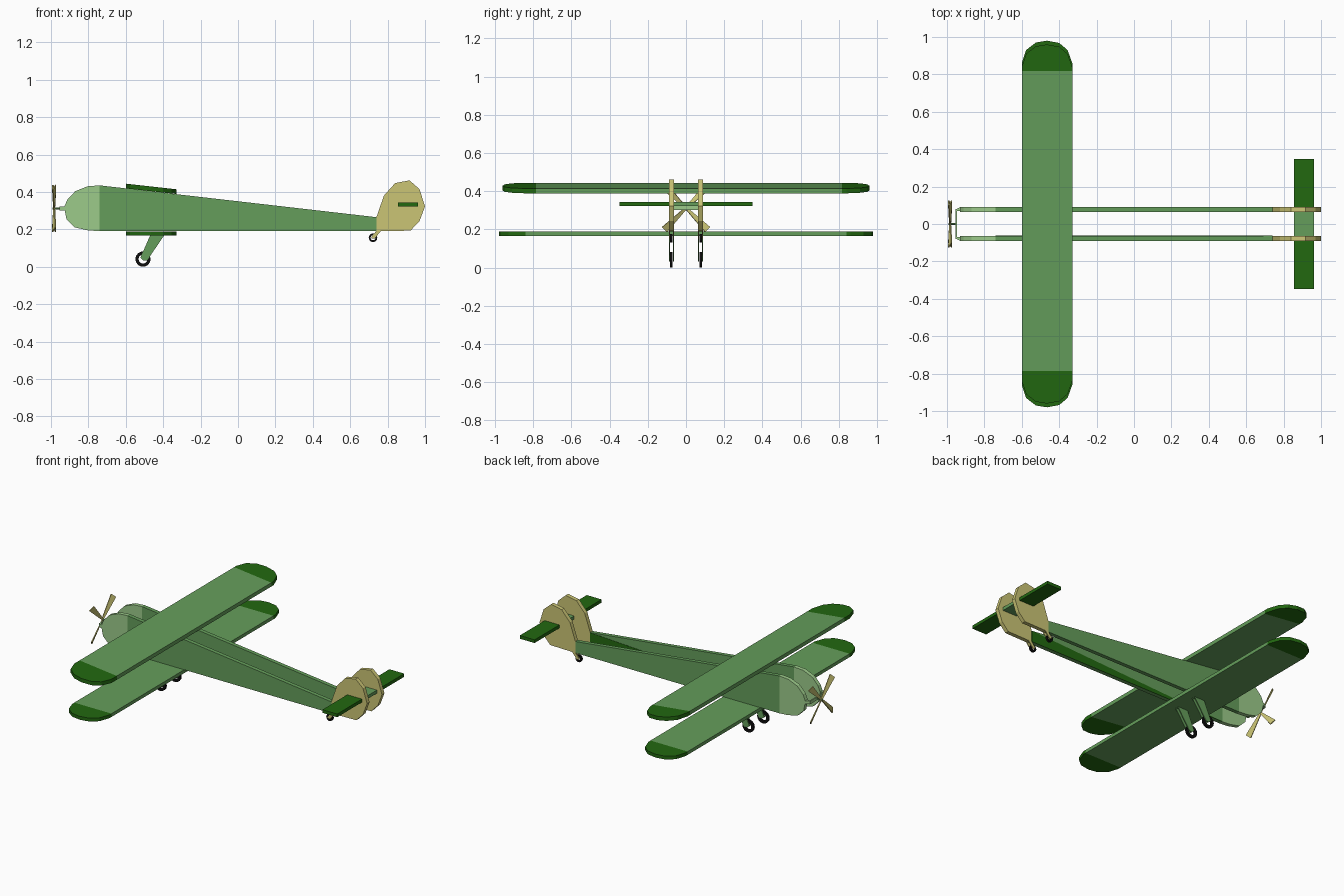
import bpy, bmesh, math
from mathutils import Matrix, Vector

if "Cube" in bpy.data.objects:
    bpy.data.objects.remove(bpy.data.objects["Cube"])


def material(name, rgb):
    m = bpy.data.materials.new(name)
    lin = [((c / 255 + 0.055) / 1.055) ** 2.4 if c > 10 else c / 255 / 12.92 for c in rgb]
    m.diffuse_color = (*lin, 1)
    m.use_nodes = True
    m.node_tree.nodes["Principled BSDF"].inputs["Base Color"].default_value = m.diffuse_color
    return m


GREEN = material("mid_green", (101, 158, 91))
LIGHT = material("light_green", (156, 203, 138))
DARK = material("dark_green", (34, 104, 16))
TAN = material("tan", (203, 197, 117))
BLACK = material("black", (14, 14, 14))


def finish(bm, name, *mats):
    bmesh.ops.recalc_face_normals(bm, faces=bm.faces)
    me = bpy.data.meshes.new(name)
    bm.to_mesh(me)
    bm.free()
    for m in mats:
        me.materials.append(m)
    ob = bpy.data.objects.new(name, me)
    bpy.context.collection.objects.link(ob)
    return ob


def prism(pts, axis, lo, hi):
    """Extrude an outline along y (points are x,z) or z (points are x,y)."""
    bm = bmesh.new()
    put = (lambda a, b, h: (a, h, b)) if axis == 'y' else (lambda a, b, h: (a, b, h))
    f = bm.faces.new([bm.verts.new(put(a, b, lo)) for a, b in pts])
    ext = bmesh.ops.extrude_face_region(bm, geom=[f])
    move = [v for v in ext['geom'] if isinstance(v, bmesh.types.BMVert)]
    bmesh.ops.translate(bm, verts=move, vec=put(0, 0, hi - lo))
    return bm


def plate(name, pts, y, t, mat):
    return finish(prism(pts, 'y', y - t / 2, y + t / 2), name, mat)


def box(name, lo, hi, mat):
    pts = [(lo[0], lo[1]), (hi[0], lo[1]), (hi[0], hi[1]), (lo[0], hi[1])]
    return finish(prism(pts, 'z', lo[2], hi[2]), name, mat)


def tyre(name, x, y, z, r_out, r_in, t, n=14):
    """Open ring wheel with its axle along y."""
    bm = bmesh.new()
    rings = []
    for r, dy in ((r_out, -t / 2), (r_out, t / 2), (r_in, t / 2), (r_in, -t / 2)):
        rings.append([bm.verts.new((x + r * math.cos(2 * math.pi * i / n), y + dy,
                                    z + r * math.sin(2 * math.pi * i / n))) for i in range(n)])
    for k in range(4):
        a, b = rings[k], rings[(k + 1) % 4]
        for i in range(n):
            j = (i + 1) % n
            bm.faces.new((a[i], a[j], b[j], b[i]))
    return finish(bm, name, BLACK)


def wing(name, half, z, t, slope, cut_lo, cut_hi):
    """Rounded-tip wing, dark beyond the two cut lines."""
    tip = [(-.33, -.12), (-.355, -.05), (-.40, -.012), (-.465, 0), (-.525, -.01), (-.577, -.05), (-.60, -.12)]
    pts = [(x, half + d) for x, d in tip] + [(x, -half - d) for x, d in reversed(tip)]
    bm = prism(pts, 'z', z, z + t)
    for y in (cut_lo, cut_hi):
        bmesh.ops.bisect_plane(bm, geom=bm.verts[:] + bm.edges[:] + bm.faces[:],
                               plane_co=(0, y, 0), plane_no=(0, 1, 0))
    for f in bm.faces:
        f.material_index = 0 if cut_lo < f.calc_center_median().y < cut_hi else 1
    for v in bm.verts:
        v.co.z += slope * (v.co.x + .6)
    return finish(bm, name, GREEN, DARK)


# Twin side plates: nose, body, fin, wheels and forks
Y, T = .077, .026
nose = [(-.74, .435), (-.805, .43), (-.87, .404), (-.912, .36), (-.93, .318),
        (-.917, .254), (-.874, .211), (-.805, .195), (-.74, .19)]
body = [(-.74, .19), (.74, .19), (.74, .265), (-.74, .435)]
fin = [(.74, .19), (.74, .265), (.78, .38), (.84, .447), (.917, .462),
       (.97, .415), (1.0, .323), (.97, .243), (.922, .193)]
leg = [(-.47, .167), (-.395, .167), (-.485, .035), (-.505, .032), (-.522, .048)]
tail_leg = [(.74, .192), (.765, .192), (.73, .15), (.715, .15), (.713, .16)]
for side, s in (("right", -1), ("left", 1)):
    y = s * Y
    plate("nose_" + side, nose, y, T, LIGHT)
    plate("body_" + side, body, y, T, GREEN)
    plate("fin_" + side, fin, y, T, TAN)
    for k, d in (("inner", -s), ("outer", s)):
        plate(f"wheel_leg_{side}_{k}", leg, y + d * .0105, .005, GREEN)
        plate(f"tail_wheel_leg_{side}_{k}", tail_leg, y + d * .0105, .005, TAN)
    tyre("wheel_" + side, -.508, y, .041, .041, .024, .014)
    tyre("tail_wheel_" + side, .722, y, .155, .023, .013, .014)
    # Tailplane outer half
    box("tailplane_" + side, (.856, min(s * .09, s * .347), .322), (.963, max(s * .09, s * .347), .343), DARK)
box("tailplane_middle", (.856, -.064, .322), (.963, .064, .343), GREEN)

# Dark panel on the inner face of one side plate
plate("inner_panel", [(-.74, .19), (.74, .19), (.74, .265)], -Y + T / 2 + .001, .002, DARK)

# Wings
wing("upper_wing", .96, .419, .025, -.111, -.785, .817)
wing("lower_wing", .98, .166, .022, 0, -.84, .84)

# Nose bracket: crossbar bent back onto both plates
bracket = [(-.93, -.09), (-.955, -.078), (-.955, .078), (-.93, .09),
           (-.92, .09), (-.92, .07), (-.947, .07), (-.947, -.07), (-.92, -.07), (-.92, -.09)]
finish(prism(bracket, 'z', .302, .322), "nose_bracket", LIGHT)

# Propeller shaft and four twisted blades
bm = bmesh.new()
bmesh.ops.create_cone(bm, cap_ends=True, segments=8, radius1=.005, radius2=.005, depth=.045,
                      matrix=Matrix.Translation((-.97, 0, .312)) @ Matrix.Rotation(math.pi / 2, 4, 'Y'))
finish(bm, "propeller_shaft", GREEN)
blade = [(-.006, 0), (.006, 0), (.02, .16), (-.02, .16)]
for i in range(4):
    bm = prism([(z, y) for y, z in blade], 'y', -.003, .003)
    m = (Matrix.Translation((-.983, 0, .312)) @ Matrix.Rotation(math.radians(45 + 90 * i), 4, 'X')
         @ Matrix.Rotation(math.radians(65), 4, 'Z') @ Matrix.Rotation(-math.pi / 2, 4, 'Y'))
    bmesh.ops.transform(bm, matrix=m, verts=bm.verts)
    finish(bm, f"propeller_blade_{i + 1}", TAN)
